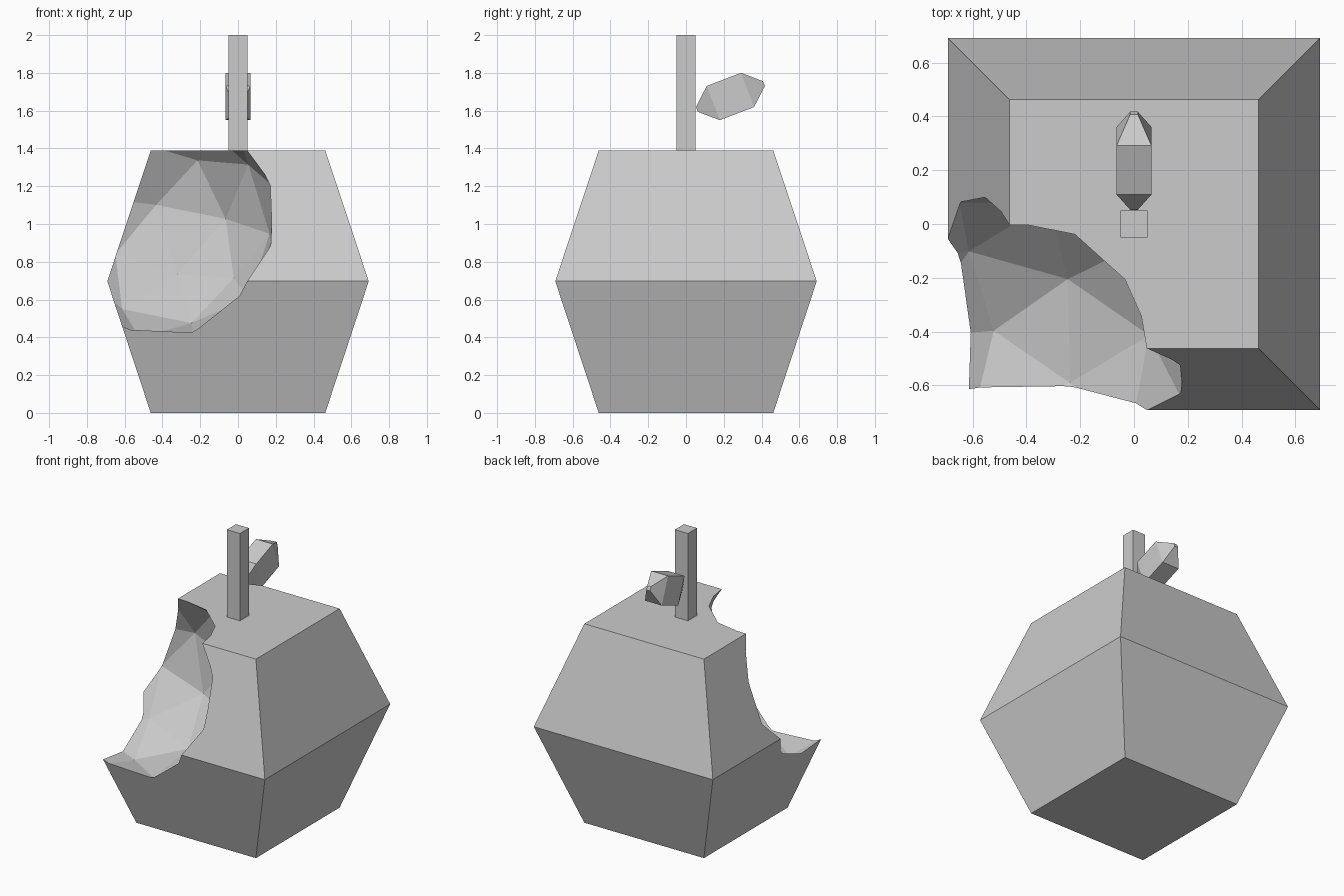
import bpy, bmesh
from math import radians
from mathutils import Matrix

cube = bpy.data.objects.get("Cube")
if cube:
    bpy.data.objects.remove(cube)

grey = bpy.data.materials.new("plain_grey")
grey.use_nodes = True
grey.diffuse_color = (0.6, 0.6, 0.6, 1)
grey.node_tree.nodes["Principled BSDF"].inputs["Base Color"].default_value = (0.6, 0.6, 0.6, 1)


def add_object(name, bm):
    bmesh.ops.recalc_face_normals(bm, faces=bm.faces)
    mesh = bpy.data.meshes.new(name)
    bm.to_mesh(mesh)
    bm.free()
    mesh.materials.append(grey)
    ob = bpy.data.objects.new(name, mesh)
    bpy.context.collection.objects.link(ob)
    return ob


def loft(name, sections):
    """Rectangular sections (half x, half y, z) joined into a closed solid."""
    bm = bmesh.new()
    rings = [[bm.verts.new((sx * hx, sy * hy, z))
              for sx, sy in ((-1, -1), (1, -1), (1, 1), (-1, 1))]
             for hx, hy, z in sections]
    for low, high in zip(rings, rings[1:]):
        for i in range(4):
            j = (i + 1) % 4
            bm.faces.new((low[i], low[j], high[j], high[i]))
    bm.faces.new(rings[0])
    bm.faces.new(rings[-1])
    return add_object(name, bm)


# Fruit body: two square frustums meeting at the waist
body = loft("fruit_body", [(0.462, 0.462, 0), (0.692, 0.692, 0.697), (0.462, 0.462, 1.39)])

# Bite: tilted low-poly ball cut from the front right corner
bm = bmesh.new()
bmesh.ops.create_icosphere(bm, subdivisions=2, radius=0.63)
bite = add_object("bite_cutter", bm)
bite.location = (-0.42, -0.48, 1.015)
bite.rotation_euler = (radians(8), radians(9), radians(2.5))
bite.hide_render = True
bite.hide_set(True)
cut = body.modifiers.new("bite", "BOOLEAN")
cut.operation = "DIFFERENCE"
cut.solver = "EXACT"
cut.object = bite

# Apply the cut so that the helper can go
bpy.context.view_layer.update()
bitten = bpy.data.meshes.new_from_object(body.evaluated_get(bpy.context.evaluated_depsgraph_get()))
body.modifiers.clear()
body.data = bitten
bpy.data.objects.remove(bite)

# Stem
loft("stem", [(0.05, 0.05, 1.38), (0.05, 0.05, 2)])

# Leaf: block with pointed ends, rising towards the back
leaf = loft("leaf", [(0.014, 0.014, -0.19), (0.065, 0.097, -0.097),
                     (0.065, 0.097, 0.097), (0.014, 0.014, 0.19)])
leaf.data.transform(Matrix.Translation((0, 0.235, 1.675)) @ Matrix.Rotation(radians(-69), 4, "X"))
